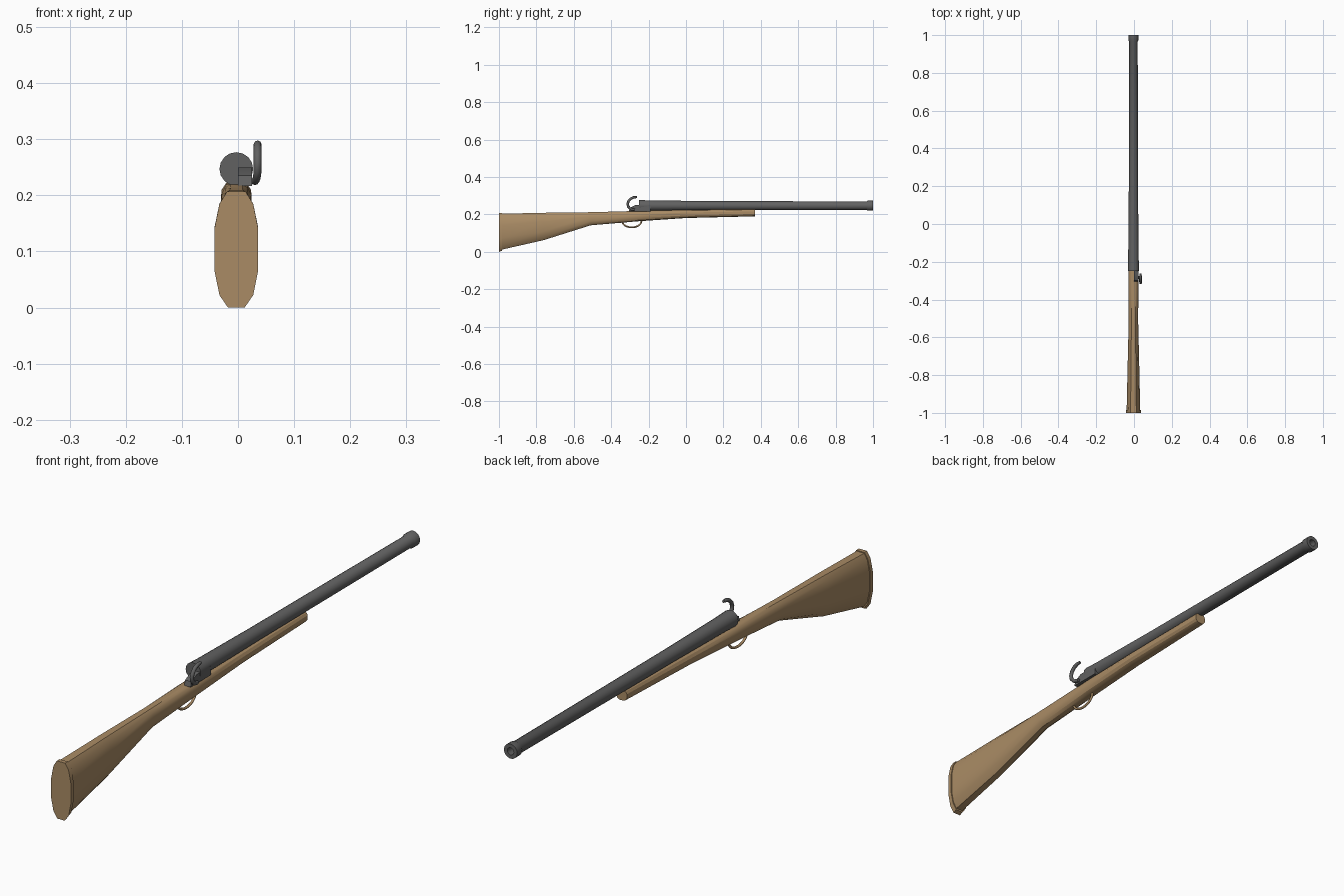
import bpy, bmesh, math
from mathutils import Vector

if "Cube" in bpy.data.objects:
    bpy.data.objects.remove(bpy.data.objects["Cube"])

CX = -0.003  # centre line of stock and barrel


def material(name, rgb):
    m = bpy.data.materials.new(name)
    m.diffuse_color = (*rgb, 1)
    m.use_nodes = True
    m.node_tree.nodes["Principled BSDF"].inputs["Base Color"].default_value = m.diffuse_color
    return m


wood = material("wood", (0.40, 0.26, 0.13))
steel = material("steel", (0.12, 0.12, 0.12))


def loft(name, rings, mat, closed=False, angle=30):
    """Skin a list of equal-length point rings; cap the ends unless closed."""
    bm = bmesh.new()
    vs = [[bm.verts.new(p) for p in ring] for ring in rings]
    n, m = len(rings[0]), len(rings)
    for i in range(m if closed else m - 1):
        a, b = vs[i], vs[(i + 1) % m]
        for j in range(n):
            k = (j + 1) % n
            bm.faces.new((a[j], a[k], b[k], b[j]))
    if not closed:
        bm.faces.new(vs[0])
        bm.faces.new(vs[-1])
    bmesh.ops.recalc_face_normals(bm, faces=bm.faces)
    me = bpy.data.meshes.new(name)
    bm.to_mesh(me)
    bm.free()
    ob = bpy.data.objects.new(name, me)
    bpy.context.collection.objects.link(ob)
    me.materials.append(mat)
    bpy.context.view_layer.objects.active = ob
    ob.select_set(True)
    bpy.ops.object.shade_smooth_by_angle(angle=math.radians(angle))
    ob.select_set(False)
    return ob


def circle(y, r, z, n=16):
    return [(CX + r * math.cos(2 * math.pi * i / n), y, z + r * math.sin(2 * math.pi * i / n))
            for i in range(n)]


def tube(name, path, radii, mat, n=8):
    """Round tube along a path with a radius at each point."""
    pts = [Vector(p) for p in path]
    rings = []
    for i, p in enumerate(pts):
        t = (pts[min(i + 1, len(pts) - 1)] - pts[max(i - 1, 0)]).normalized()
        u = Vector((1, 0, 0))
        u = (u - t * u.dot(t)).normalized()
        v = t.cross(u)
        rings.append([p + radii[i] * (u * math.cos(a) + v * math.sin(a))
                      for a in (2 * math.pi * k / n for k in range(n))])
    return loft(name, rings, mat, angle=60)


# Stock: twelve-sided section, scaled along y (y, bottom, top, half width)
half = [(0.38, 0), (0.77, 0.107), (1, 0.32), (1, 0.68), (0.77, 0.893), (0.42, 1)]
section = half + [(-x, z) for x, z in reversed(half)]
stations = [(-1.0, 0.0, 0.207, 0.039), (-0.985, 0.006, 0.207, 0.039),
            (-0.985, 0.012, 0.204, 0.036), (-0.76, 0.063, 0.209, 0.031),
            (-0.51, 0.142, 0.212, 0.025), (-0.25, 0.164, 0.219, 0.027),
            (0.0, 0.181, 0.224, 0.026), (0.37, 0.190, 0.229, 0.021)]
loft("stock", [[(CX + x * w, y, b + z * (t - b)) for x, z in section]
               for y, b, t, w in stations], wood)

# Barrel: turned profile running out to the muzzle ring, then back into the bore
profile = [(-0.25, 0.030), (-0.19, 0.028), (0.1, 0.025), (0.965, 0.0225), (0.972, 0.0265),
           (1.0, 0.0265), (1.0, 0.013), (0.9, 0.013)]
loft("barrel", [circle(y, r, 0.247) for y, r in profile], steel)

# Lock plate: stepped side profile extruded in x
outline = [(-0.305, 0.217), (-0.19, 0.217), (-0.19, 0.25), (-0.27, 0.25), (-0.30, 0.235)]
loft("lock_plate", [[(x, y, z) for y, z in outline] for x in (0.0, 0.025)], steel)

# Hammer: curved spur beside the lock
spur = [(0.030, -0.275, 0.225), (0.033, -0.296, 0.229), (0.035, -0.309, 0.243),
        (0.035, -0.312, 0.258), (0.035, -0.307, 0.272), (0.035, -0.296, 0.284),
        (0.035, -0.281, 0.291), (0.035, -0.262, 0.293)]
tube("hammer", spur, [0.007] * 7 + [0.005], steel)

# Trigger guard: half loop below the wrist
guard = [(CX, -0.29 + 0.052 * math.cos(a), 0.166 - 0.035 * math.sin(a))
         for a in (math.pi * i / 14 for i in range(15))]
tube("trigger_guard", guard, [0.0045] * 15, wood)
